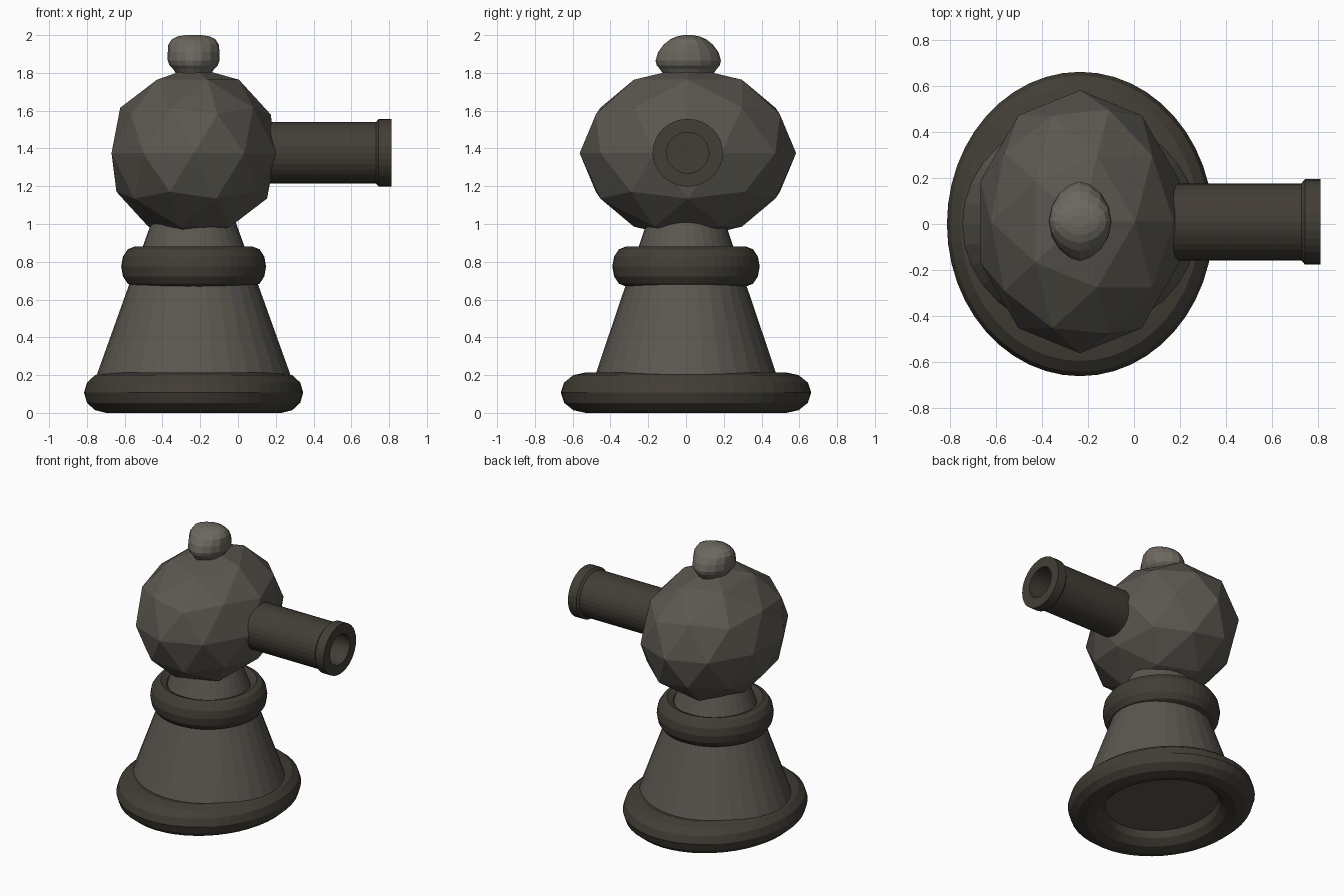
import bpy, bmesh, math

if "Cube" in bpy.data.objects:
    bpy.data.objects.remove(bpy.data.objects["Cube"])

CX = -0.235  # axis of the pedestal


def material(name, rgb):
    m = bpy.data.materials.new(name)
    m.diffuse_color = (*rgb, 1)
    m.use_nodes = True
    m.node_tree.nodes["Principled BSDF"].inputs["Base Color"].default_value = m.diffuse_color
    return m


BODY = material("body_iron", (0.105, 0.095, 0.08))
TRIM = material("trim_iron", (0.055, 0.048, 0.037))
TIP = material("finial_iron", (0.15, 0.138, 0.115))


def loft(name, rings, sides, place, mat, closed=False):
    """Skin a stack of rings; place(ring, angle) gives each point."""
    bm = bmesh.new()
    loops = [[bm.verts.new(place(r, 2 * math.pi * i / sides)) for i in range(sides)]
             for r in rings]
    for a, b in zip(loops, loops[1:]):
        for i in range(sides):
            j = (i + 1) % sides
            bm.faces.new((a[i], a[j], b[j], b[i]))
    bm.faces.new(loops[0])
    bm.faces.new(loops[-1])
    bmesh.ops.recalc_face_normals(bm, faces=bm.faces)
    me = bpy.data.meshes.new(name)
    bm.to_mesh(me)
    bm.free()
    me.materials.append(mat)
    ob = bpy.data.objects.new(name, me)
    bpy.context.collection.objects.link(ob)
    return ob


def finish(name, scale, mat):
    ob = bpy.context.object
    ob.name = name
    ob.scale = scale
    ob.data.materials.append(mat)


def ring(name, z, major, minor, scale):
    bpy.ops.mesh.primitive_torus_add(location=(CX, 0, z), major_radius=major,
                                     minor_radius=minor, major_segments=48,
                                     minor_segments=12)
    finish(name, scale, TRIM)


# Foot ring and collar ring
ring("foot_ring", 0.107, 0.53, 0.133, (0.875, 1, 0.805))
ring("collar_ring", 0.775, 0.32, 0.07, (0.983, 1, 1.5))


# Tapered pedestal, slightly oval: (z, rx, ry)
def oval(r, t):
    z, rx, ry = r
    return (CX + rx * math.cos(t), ry * math.sin(t), z)


loft("pedestal", [(0.1, 0.549, 0.514), (1.06, 0.205, 0.19)], 32, oval, BODY)

# Faceted head, stretched sideways
bpy.ops.mesh.primitive_ico_sphere_add(subdivisions=2, radius=1,
                                      location=(CX, 0.01, 1.375))
finish("head", (0.457, 0.573, 0.457), BODY)


# Barrel with flared muzzle and bore: (x, radius)
def barrel_point(r, t):
    x, rad = r
    return (x, 0.009 + rad * 1.04 * math.cos(t), 1.377 + rad * math.sin(t))


loft("barrel", [(0.05, 0.162), (0.73, 0.162), (0.745, 0.179), (0.812, 0.179),
                (0.812, 0.108), (0.5, 0.108)], 32, barrel_point, TRIM)


# Finial: oval knob pinched towards front and back
def knob(r, t):
    z, rx, ry = r
    c = math.cos(t)
    return (CX + rx * math.copysign(abs(c) ** 1.2, c), 0.012 + ry * math.sin(t), z)


loft("finial", [(1.79, 0.09, 0.13), (1.82, 0.108, 0.15), (1.84, 0.128, 0.167),
                (1.865, 0.137, 0.173), (1.91, 0.137, 0.16), (1.95, 0.134, 0.13),
                (1.978, 0.115, 0.095), (1.993, 0.085, 0.06), (2.0, 0.045, 0.025)],
     16, knob, TIP)
